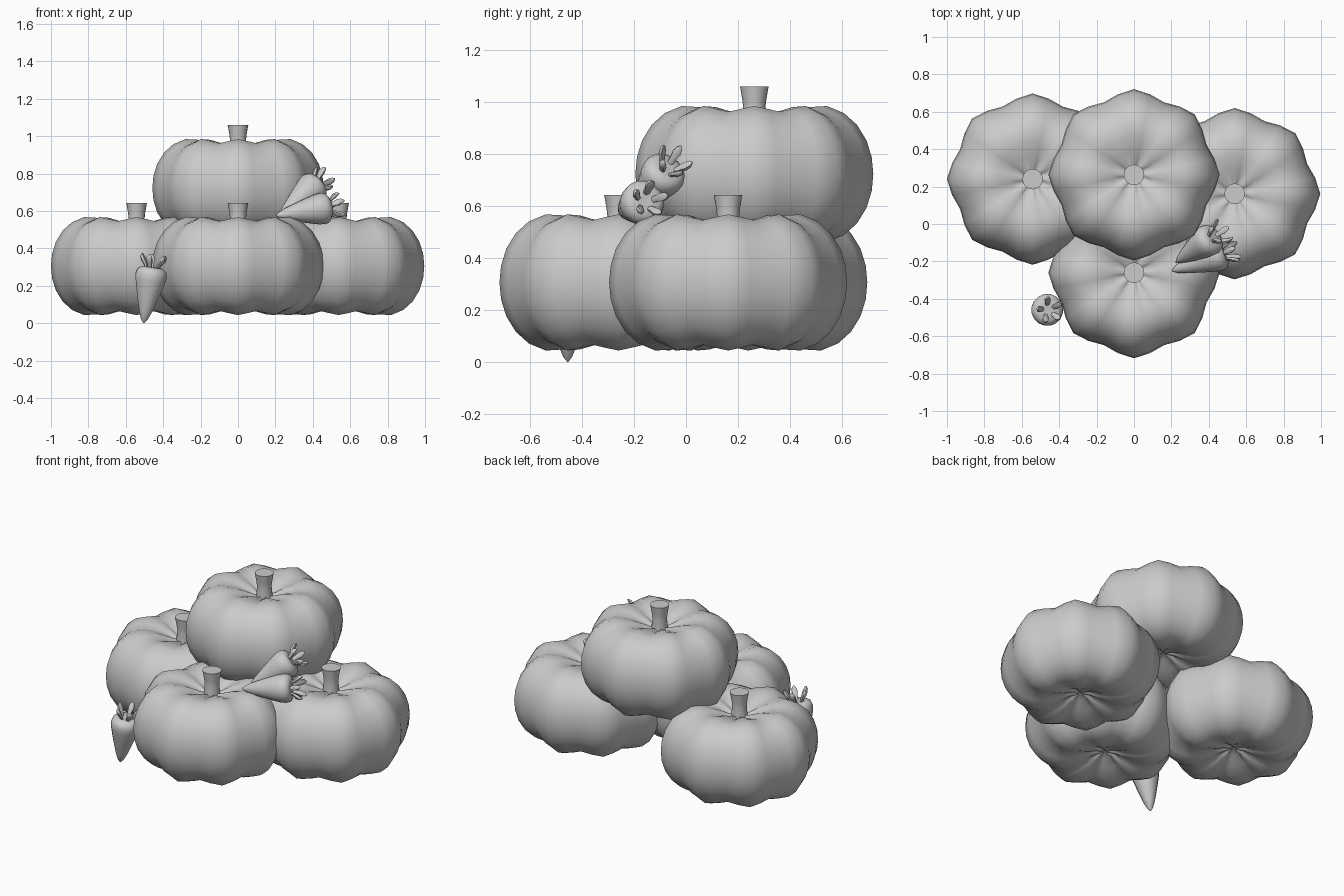
import bpy, math
from mathutils import Vector, Matrix

if "Cube" in bpy.data.objects:
    bpy.data.objects.remove(bpy.data.objects["Cube"])

grey = bpy.data.materials.new("plain grey")
grey.diffuse_color = (0.6, 0.6, 0.6, 1)
grey.use_nodes = True
grey.node_tree.nodes["Principled BSDF"].inputs["Base Color"].default_value = grey.diffuse_color


def make(name, verts, faces, angle=50):
    me = bpy.data.meshes.new(name)
    me.from_pydata(verts, [], faces)
    me.materials.append(grey)
    ob = bpy.data.objects.new(name, me)
    bpy.context.collection.objects.link(ob)
    bpy.ops.object.select_all(action='DESELECT')
    ob.select_set(True)
    bpy.context.view_layer.objects.active = ob
    bpy.ops.object.shade_smooth_by_angle(angle=math.radians(angle))
    return ob


def lathe(profile, n, lobe=lambda a: 1.0):
    """Rings from bottom to top, closed by a cap at each end."""
    verts, faces = [], []
    for r, z in profile:
        for i in range(n):
            a = 2 * math.pi * i / n
            k = lobe(a)
            verts.append(Vector((r * k * math.cos(a), r * k * math.sin(a), z * k)))
    for j in range(len(profile) - 1):
        for i in range(n):
            k = (i + 1) % n
            faces.append((j * n + i, j * n + k, (j + 1) * n + k, (j + 1) * n + i))
    faces.append(tuple(reversed(range(n))))
    last = (len(profile) - 1) * n
    faces.append(tuple(range(last, last + n)))
    return verts, faces


# pumpkins: eight-lobed body with dimples, flared stem
half = [(0.458, 0.0), (0.452, 0.065), (0.432, 0.13), (0.395, 0.19), (0.345, 0.235),
        (0.28, 0.262), (0.21, 0.258), (0.13, 0.235), (0.06, 0.205), (0.015, 0.195)]
body = [(r, -z) for r, z in reversed(half[1:])] + half
stem = [(0.05, 0.17), (0.042, 0.25), (0.046, 0.285), (0.055, 0.337)]


def lobes(a):
    return 0.958 + 0.042 * math.cos(8 * a)


def pumpkin(name, centre):
    for part, (v, f) in (("body", lathe(body, 32, lobes)), ("stem", lathe(stem, 16))):
        make(name + "_" + part, [p + Vector(centre) for p in v], f)


pumpkin("front_pumpkin", (0, -0.26, 0.305))
pumpkin("left_pumpkin", (-0.542, 0.24, 0.305))
pumpkin("right_pumpkin", (0.538, 0.162, 0.305))
pumpkin("top_pumpkin", (0, 0.263, 0.722))

# carrots: tapered root, crown of splayed leaf stalks
root = [(0.003, 0), (0.018, 0.02), (0.034, 0.06), (0.052, 0.12), (0.069, 0.18),
        (0.082, 0.23), (0.086, 0.262), (0.078, 0.287), (0.055, 0.302), (0.02, 0.298)]
stalk = [(0.030, 0.29, 0.013), (0.042, 0.318, 0.014), (0.056, 0.338, 0.019),
         (0.066, 0.358, 0.014), (0.068, 0.370, 0.004)]     # out, up, half width


def carrot(name, tip, head, spin):
    tip, axis = Vector(tip), Vector(head) - Vector(tip)
    m = (Matrix.Translation(tip) @ axis.to_track_quat('Z', 'Y').to_matrix().to_4x4()
         @ Matrix.Rotation(spin, 4, 'Z'))
    v, f = lathe(root, 16)
    make(name + "_root", [m @ p for p in v], f)
    verts, faces, n = [], [], 6
    for s in range(5):
        turn = Matrix.Rotation(2 * math.pi * s / 5, 4, 'Z')
        base = len(verts)
        for out, up, w in stalk:
            for i in range(n):
                a = 2 * math.pi * i / n
                p = Vector((out + 0.6 * w * math.cos(a), w * math.sin(a),
                            up - 0.4 * w * math.cos(a)))
                verts.append(m @ turn @ p)
        _, fs = lathe(stalk_rings, n)
        faces += [tuple(base + i for i in face) for face in fs]
    make(name + "_leaves", verts, faces)


stalk_rings = [(w, up) for out, up, w in stalk]
carrot("standing_carrot", (-0.505, -0.455, 0.0), (-0.455, -0.46, 0.31), 0.3)
carrot("upper_carrot", (0.225, -0.205, 0.57), (0.43, -0.065, 0.75), 0.9)
carrot("lower_carrot", (0.205, -0.25, 0.575), (0.485, -0.155, 0.618), 0.2)
